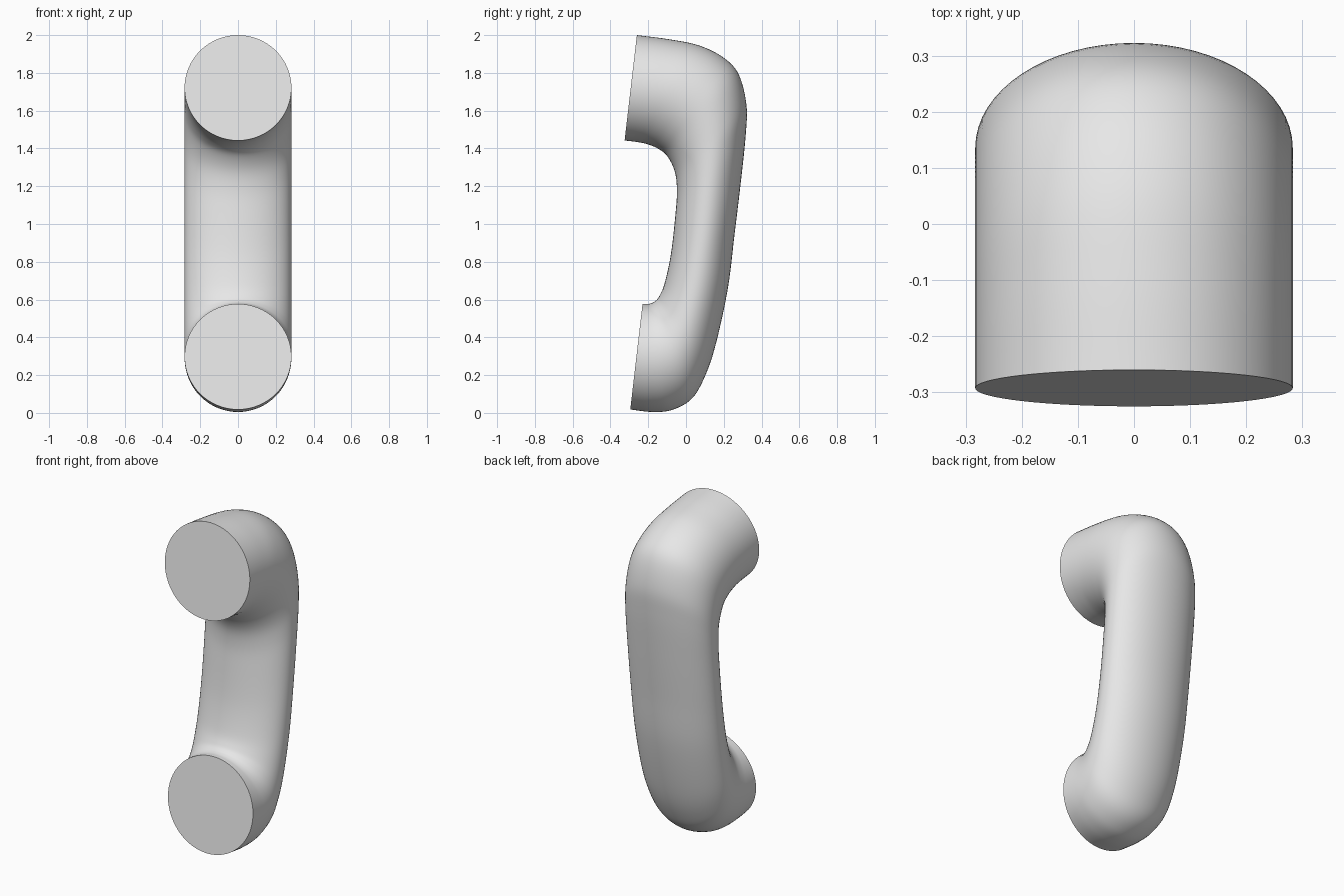
import bpy
import bmesh
from math import cos, sin, pi
from mathutils import Vector

cube = bpy.data.objects.get("Cube")
if cube:
    bpy.data.objects.remove(cube, do_unlink=True)

HALF_WIDTH = 0.283
SIDES = 64
STEPS = 6

# Plain grey plastic
grey = bpy.data.materials.new("light_grey")
grey.use_nodes = True
colour = (0.8, 0.8, 0.8, 1)
grey.diffuse_color = colour
grey.node_tree.nodes["Principled BSDF"].inputs["Base Color"].default_value = colour

# Side profile: back edge (y, z) paired with the grip edge (y, z), earpiece to mouthpiece
PROFILE = [
    (-0.26, 2.0, -0.325, 1.442),
    (-0.09, 1.978, -0.265, 1.435),
    (0.07, 1.945, -0.21, 1.424),
    (0.2, 1.88, -0.15, 1.4),
    (0.28, 1.79, -0.1, 1.36),
    (0.32, 1.63, -0.06, 1.28),
    (0.316, 1.47, -0.048, 1.18),
    (0.29, 1.22, -0.056, 1.05),
    (0.257, 0.945, -0.08, 0.84),
    (0.22, 0.65, -0.115, 0.68),
    (0.15, 0.335, -0.145, 0.612),
    (0.085, 0.16, -0.168, 0.588),
    (0.02, 0.065, -0.185, 0.58),
    (-0.08, 0.014, -0.2, 0.577),
    (-0.18, 0.005, -0.214, 0.577),
    (-0.295, 0.018, -0.23, 0.577),
]


def smooth_path(points):
    """Catmull-Rom interpolation through the paired profile points."""
    pts = [Vector(p) for p in points]
    pts = [pts[0] * 2 - pts[1]] + pts + [pts[-1] * 2 - pts[-2]]
    path = []
    for a, b, c, d in zip(pts, pts[1:], pts[2:], pts[3:]):
        for i in range(STEPS):
            t = i / STEPS
            path.append(b + (c - a) * (t / 2)
                        + (a * 2 - b * 5 + c * 4 - d) * (t * t / 2)
                        + (b * 3 - a - c * 3 + d) * (t ** 3 / 2))
    path.append(pts[-2])
    return path


# Handset: oval sections lofted along the profile, with flat end caps
bm = bmesh.new()
rings = []
for yo, zo, yi, zi in smooth_path(PROFILE):
    outer, inner = Vector((0, yo, zo)), Vector((0, yi, zi))
    centre, radius = (outer + inner) / 2, (outer - inner) / 2
    rings.append([
        bm.verts.new(centre + radius * cos(a) + Vector((HALF_WIDTH * sin(a), 0, 0)))
        for a in (2 * pi * k / SIDES for k in range(SIDES))
    ])
for r, s in zip(rings, rings[1:]):
    for k in range(SIDES):
        n = (k + 1) % SIDES
        bm.faces.new((r[k], r[n], s[n], s[k]))
bm.faces.new(rings[0])
bm.faces.new(rings[-1][::-1])
bmesh.ops.recalc_face_normals(bm, faces=bm.faces)

mesh = bpy.data.meshes.new("handset")
bm.to_mesh(mesh)
bm.free()
mesh.materials.append(grey)
handset = bpy.data.objects.new("handset", mesh)
bpy.context.collection.objects.link(handset)

# Smooth body, crisp cap rims
bpy.ops.object.select_all(action="DESELECT")
handset.select_set(True)
bpy.context.view_layer.objects.active = handset
bpy.ops.object.shade_smooth_by_angle(angle=pi / 4)
